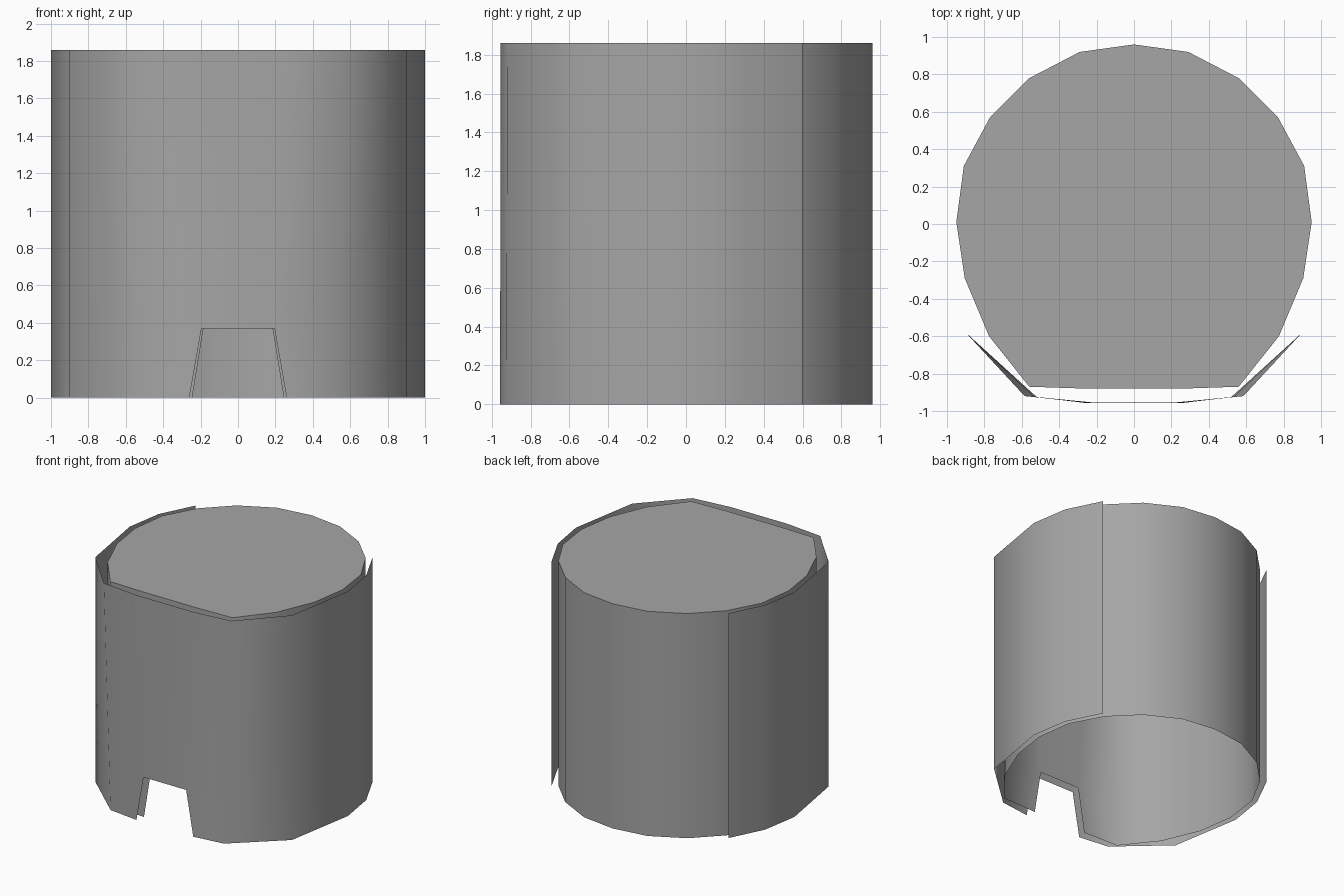
import bpy
import bmesh
from math import radians

cube = bpy.data.objects.get("Cube")
if cube:
    bpy.data.objects.remove(cube, do_unlink=True)

grey = bpy.data.materials.new("plain grey")
grey.use_nodes = True
colour = (0.38, 0.38, 0.38, 1)
grey.diffuse_color = colour
grey.node_tree.nodes["Principled BSDF"].inputs["Base Color"].default_value = colour

TOP, NOTCH = 1.86, 0.37


def mirrored(half):
    """Extend a right-hand outline, back to front, around to the other side."""
    return half + [(-x, y) for x, y in reversed(half)]


def wall(name, low_half, high_half, notch_low, notch_high, closed):
    """Upright wall with a tapered notch between the two front columns."""
    low, high = mirrored(low_half), mirrored(high_half)
    front = len(low_half) - 1
    bm = bmesh.new()
    rows = []
    for z in (0, NOTCH, TOP):
        t = z / TOP
        row = []
        for i, (a, b) in enumerate(zip(low, high)):
            x, y = a[0] + (b[0] - a[0]) * t, a[1] + (b[1] - a[1]) * t
            if i in (front, front + 1) and z < TOP:
                x = (notch_low if z == 0 else notch_high) * (1 if i == front else -1)
            row.append(bm.verts.new((x, y, z)))
        rows.append(row)
    for r in (0, 1):
        for i in range(len(low) if closed else len(low) - 1):
            if r == 0 and i == front:
                continue
            j = (i + 1) % len(low)
            bm.faces.new((rows[r][j], rows[r][i], rows[r + 1][i], rows[r + 1][j]))
    if closed:
        bm.faces.new(rows[2][::-1])
    bmesh.ops.remove_doubles(bm, verts=bm.verts, dist=0.0005)
    mesh = bpy.data.meshes.new(name)
    bm.to_mesh(mesh)
    bm.free()
    mesh.materials.append(grey)
    obj = bpy.data.objects.new(name, mesh)
    bpy.context.collection.objects.link(obj)
    bpy.ops.object.select_all(action="DESELECT")
    obj.select_set(True)
    bpy.context.view_layer.objects.active = obj
    bpy.ops.object.shade_smooth_by_angle(angle=radians(60))
    return obj


# Inner cup: closed on top, open underneath
cup = [(0, 0.96), (0.29, 0.92), (0.56, 0.78), (0.77, 0.57), (0.91, 0.31),
       (0.95, 0.01), (0.905, -0.29), (0.775, -0.6), (0.56, -0.87), (0.26, -0.88)]
wall("inner_cup", cup, cup, 0.245, 0.185, True)

# Outer shell: wraps the front and sides, flaring slightly at the front corners
sides = [(0.81, 0.6), (0.95, 0.32), (1.0, 0.01), (0.9, -0.58)]
wall("outer_shell", sides + [(0.52, -0.925), (0.26, -0.957)],
     sides + [(0.585, -0.92), (0.26, -0.955)], 0.26, 0.195, False)
